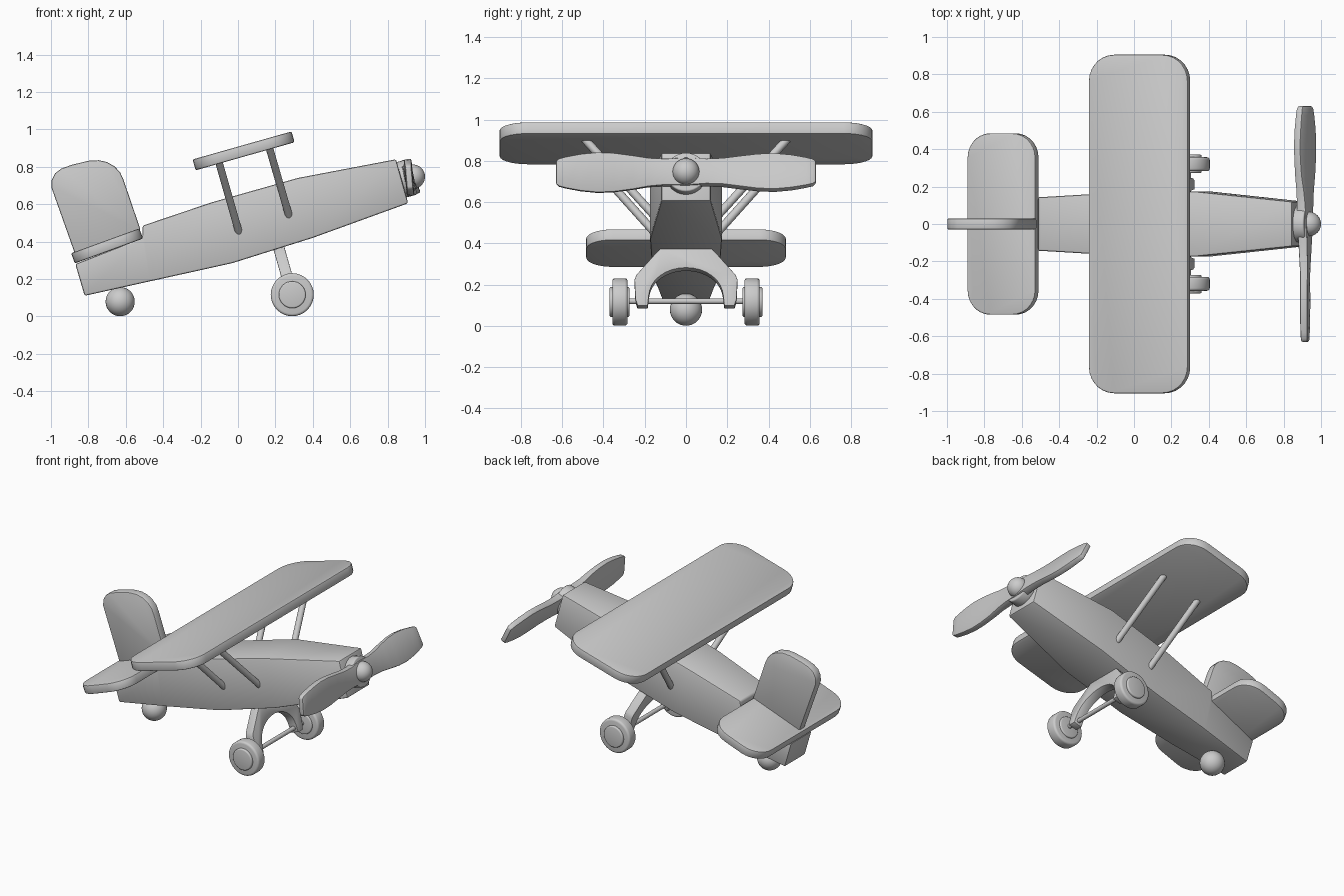
import bpy, bmesh
from math import sin, cos, pi, radians
from mathutils import Matrix, Vector

if "Cube" in bpy.data.objects:
    bpy.data.objects.remove(bpy.data.objects["Cube"])

PITCH = radians(15.8)


def finish(bm, name, bevel=0.0, segs=2, angle=35):
    bmesh.ops.recalc_face_normals(bm, faces=bm.faces[:])
    me = bpy.data.meshes.new(name)
    bm.to_mesh(me)
    bm.free()
    ob = bpy.data.objects.new(name, me)
    bpy.context.collection.objects.link(ob)
    bpy.ops.object.select_all(action='DESELECT')
    ob.select_set(True)
    bpy.context.view_layer.objects.active = ob
    if bevel:
        mod = ob.modifiers.new("soft_edges", 'BEVEL')
        mod.width, mod.segments = bevel, segs
        mod.limit_method, mod.angle_limit = 'ANGLE', radians(40)
        bpy.ops.object.modifier_apply(modifier=mod.name)
    bpy.ops.object.shade_smooth_by_angle(angle=radians(angle))
    return ob


def prism(name, pts, thick, mat, bevel=0.008):
    """Flat outline extruded symmetrically about its local plane."""
    bm = bmesh.new()
    face = bm.faces.new([bm.verts.new((x, y, -thick / 2)) for x, y in pts])
    ext = bmesh.ops.extrude_face_region(bm, geom=[face])
    vs = [g for g in ext['geom'] if isinstance(g, bmesh.types.BMVert)]
    bmesh.ops.translate(bm, verts=vs, vec=(0, 0, thick))
    bmesh.ops.transform(bm, matrix=mat, verts=bm.verts[:])
    return finish(bm, name, bevel)


def rounded_rect(lx, ly, r, n=7):
    pts = []
    for i, (sx, sy) in enumerate([(1, 1), (-1, 1), (-1, -1), (1, -1)]):
        for k in range(n + 1):
            a = (i + k / n) * pi / 2
            pts.append((sx * (lx / 2 - r) + r * cos(a), sy * (ly / 2 - r) + r * sin(a)))
    return pts


def rod(name, p, q, r, bevel=0.0, sides=32):
    p, q = Vector(p), Vector(q)
    d = q - p
    bm = bmesh.new()
    bmesh.ops.create_cone(bm, cap_ends=True, segments=sides, radius1=r, radius2=r, depth=d.length,
                          matrix=Matrix.Translation((p + q) / 2) @ d.to_track_quat('Z', 'Y').to_matrix().to_4x4())
    return finish(bm, name, bevel, 3)


def ball(name, c, r):
    bm = bmesh.new()
    bmesh.ops.create_uvsphere(bm, u_segments=32, v_segments=16, radius=r, matrix=Matrix.Translation(c))
    return finish(bm, name)


def loft(name, rings, bevel):
    bm = bmesh.new()
    rows = [[bm.verts.new(p) for p in ring] for ring in rings]
    for a, b in zip(rows, rows[1:]):
        for i in range(len(a)):
            j = (i + 1) % len(a)
            bm.faces.new((a[i], a[j], b[j], b[i]))
    bm.faces.new(rows[0])
    bm.faces.new(rows[-1])
    return finish(bm, name, bevel)


# fuselage: top x, top z, bottom x, bottom z, half width
stations = [(-.87, .28, -.82, .11, .11), (-.512, .42, -.47, .188, .14), (-.51, .485, -.45, .192, .143),
            (-.14, .61, -.03, .285, .165), (.32, .74, .40, .42, .175), (.845, .84, .91, .605, .12)]
loft("fuselage", [[(xt, -w, zt), (xt, w, zt), (xb, w, zb), (xb, -w, zb)]
                  for xt, zt, xb, zb, w in stations], 0.01)

# main wing and tailplane
prism("wing", rounded_rect(.55, 1.81, .14), .06,
      Matrix.Translation((.03, 0, .885)) @ Matrix.Rotation(-PITCH, 4, 'Y'))
prism("tailplane", rounded_rect(.388, .97, .13), .058,
      Matrix.Translation((-.70, 0, .377)) @ Matrix.Rotation(radians(-20), 4, 'Y'))

# tail fin
fin = [(-.87, .33), (-.998, .69), (-.996, .73), (-.978, .765), (-.945, .79), (-.89, .81), (-.80, .832),
       (-.745, .835), (-.70, .825), (-.66, .802), (-.63, .77), (-.612, .73), (-.52, .46)]
prism("tail_fin", fin, .06, Matrix.Rotation(pi / 2, 4, 'X'))

# wing struts
for s, side in ((-1, "right"), (1, "left")):
    rod(f"rear_strut_{side}", (-.105, .495 * s, .835), (.005, .15 * s, .45), .02, sides=20)
    rod(f"front_strut_{side}", (.165, .495 * s, .91), (.275, .15 * s, .53), .02, sides=20)

# landing gear arch
half = [(.115, .265), (.15, .23), (.24, .125), (.25, .10), (.245, .0), (.235, -.03), (.185, -.03), (.18, .02)]
inner = [(.178 * cos(a), .02 + .14 * sin(a)) for a in (k * pi / 16 for k in range(1, 16))]
outline = half + inner + [(-x, y) for x, y in reversed(half)]
c, s = cos(PITCH), sin(PITCH)
gear = Matrix(((0, -s, c, .288), (1, 0, 0, 0), (0, c, s, .12), (0, 0, 0, 1)))
prism("gear_arch", outline, .06, gear, 0.004)

# axle and wheels
rod("axle", (.29, -.30, .12), (.29, .30, .12), .014, sides=20)
for s, side in ((-1, "right"), (1, "left")):
    rod(f"tyre_{side}", (.29, .283 * s, .116), (.29, .357 * s, .116), .115, .014)
    rod(f"wheel_hub_{side}", (.29, .273 * s, .116), (.29, .371 * s, .116), .072, .008)

# tail ball
ball("tail_ball", (-.63, 0, .079), .078)

# propeller: distance along y, half chord, half thickness
span = [(0, .07, .026), (.10, .065, .025), (.18, .07, .023), (.26, .083, .021), (.35, .095, .02),
        (.43, .098, .02), (.51, .09, .02), (.58, .077, .019), (.615, .068, .018), (.63, .055, .016)]
rings = []
for y, h, t in [(-y, h, t) for y, h, t in reversed(span[1:])] + span:
    ang = PITCH + radians(11) * max(-1, min(1, y / .25))
    up, fwd = Vector((-sin(ang), 0, cos(ang))), Vector((cos(ang), 0, sin(ang)))
    o = Vector((.915, y, .743))
    rings.append([o + up * h * a + fwd * t * b for a, b in ((1, 1), (1, -1), (-1, -1), (-1, 1))])
loft("propeller", rings, 0.007)

# nose disc and spinner
axis = Vector((cos(PITCH), 0, sin(PITCH)))
nose = Vector((.87, 0, .729))
rod("nose_disc", nose, nose + axis * .065, .098, .008)
ball("spinner", (.935, 0, .747), .065)
